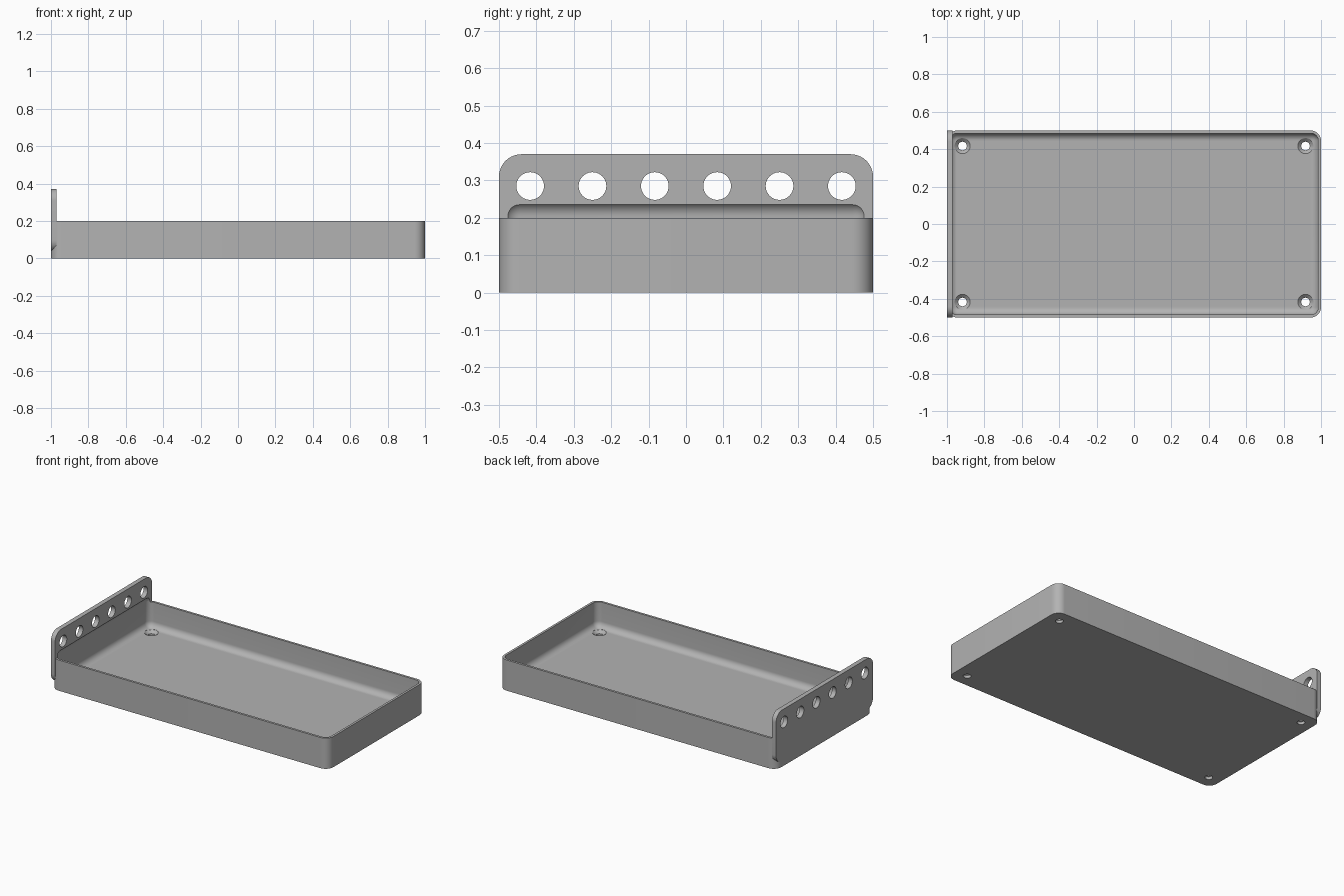
import bpy, bmesh
from math import cos, sin, pi, radians
from mathutils import Vector

default = bpy.data.objects.get("Cube")
if default:
    bpy.data.objects.remove(default, do_unlink=True)

grey = bpy.data.materials.new("plain_grey")
grey.use_nodes = True
colour = (0.45, 0.45, 0.45, 1)
grey.diffuse_color = colour
grey.node_tree.nodes["Principled BSDF"].inputs["Base Color"].default_value = colour


def finish(name, bm):
    bmesh.ops.recalc_face_normals(bm, faces=bm.faces)
    mesh = bpy.data.meshes.new(name)
    bm.to_mesh(mesh)
    bm.free()
    mesh.materials.append(grey)
    obj = bpy.data.objects.new(name, mesh)
    bpy.context.collection.objects.link(obj)
    return obj


def loft(name, rings):
    """Closed solid through rings of equal point count."""
    bm = bmesh.new()
    loops = [[bm.verts.new(p) for p in ring] for ring in rings]
    for a, b in zip(loops, loops[1:]):
        for i in range(len(a)):
            j = (i + 1) % len(a)
            bm.faces.new((a[i], a[j], b[j], b[i]))
    bm.faces.new(loops[0])
    bm.faces.new(loops[-1])
    return finish(name, bm)


def rounded_rect(half_w, low, high, r, steps=10):
    corners = [(half_w - r, high - r), (r - half_w, high - r),
               (r - half_w, low + r), (half_w - r, low + r)]
    return [(cx + r * cos(a), cy + r * sin(a))
            for q, (cx, cy) in enumerate(corners)
            for a in [(q + k / steps) * pi / 2 for k in range(steps + 1)]]


def circle(r, n=40):
    return [(r * cos(2 * pi * i / n), r * sin(2 * pi * i / n)) for i in range(n)]


def combine(target, tool, operation):
    """Apply a boolean and discard the tool."""
    mod = target.modifiers.new("cut", "BOOLEAN")
    mod.operation, mod.solver, mod.object = operation, "EXACT", tool
    bpy.ops.object.select_all(action="DESELECT")
    bpy.context.view_layer.objects.active = target
    target.select_set(True)
    bpy.ops.object.modifier_apply(modifier=mod.name)
    bpy.data.objects.remove(tool, do_unlink=True)


# Tray block with rounded upright corners
outline = rounded_rect(1, -0.5, 0.5, 0.055)
tray = loft("tray_with_end_plate", [[(x, y, z) for x, y in outline] for z in (0, 0.2)])

# Upright end plate, flush with the tray's right end
outline = rounded_rect(0.5, 0.036, 0.37, 0.06)
plate = loft("end_plate", [[(x, y, z) for y, z in outline] for x in (-1, -0.97)])
combine(tray, plate, "UNION")

# Cavity with rounded edges, cutting a shallow recess into the plate
low, high = Vector((-0.985, -0.485, 0.035)), Vector((0.985, 0.485, 0.244))
bm = bmesh.new()
bmesh.ops.create_cube(bm, size=1)
for v in bm.verts:
    v.co = (low + high) / 2 + v.co * (high - low)
bmesh.ops.bevel(bm, geom=bm.edges[:], offset=0.04, segments=10, profile=0.5, affect="EDGES")
combine(tray, finish("cavity", bm), "DIFFERENCE")

# Countersunk screw holes in the floor corners
for cx in (-0.917, 0.917):
    for cy in (-0.417, 0.417):
        steps = ((0.023, -0.05), (0.023, 0.018), (0.042, 0.036), (0.042, 0.06))
        tool = loft("screw_hole", [[(cx + x, cy + y, z) for x, y in circle(r)] for r, z in steps])
        combine(tray, tool, "DIFFERENCE")

# Row of round holes through the plate
for i in range(6):
    cy = (i - 2.5) / 6
    tool = loft("plate_hole", [[(x, cy + y, 0.285 + z) for y, z in circle(0.037)]
                               for x in (-1.1, -0.9)])
    combine(tray, tool, "DIFFERENCE")

bpy.ops.object.select_all(action="DESELECT")
tray.select_set(True)
bpy.context.view_layer.objects.active = tray
bpy.ops.object.shade_smooth_by_angle(angle=radians(30))
